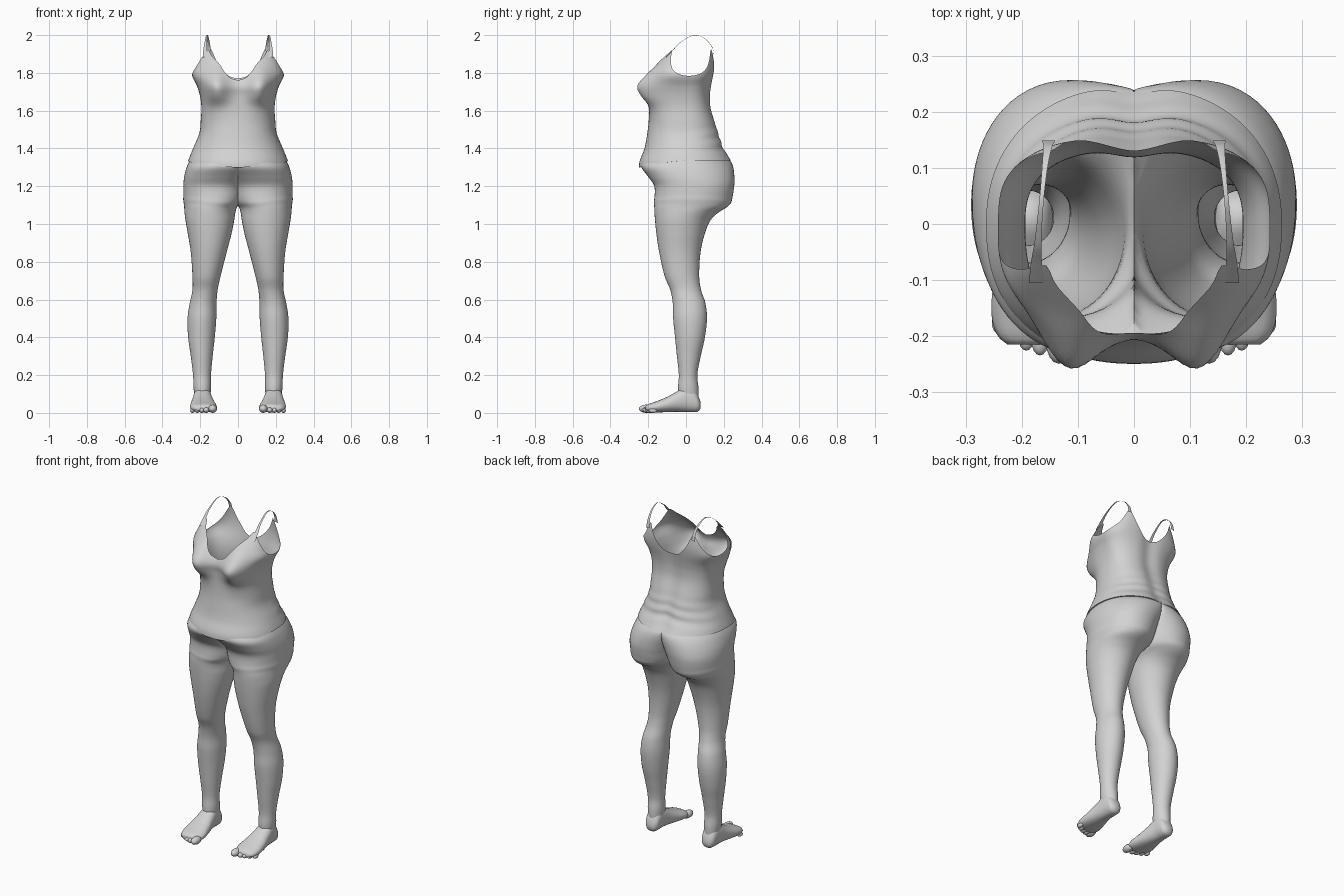
import bpy, bmesh, math
from mathutils import Vector

if "Cube" in bpy.data.objects:
    bpy.data.objects.remove(bpy.data.objects["Cube"])

grey = bpy.data.materials.new("light_grey")
grey.use_nodes = True
grey.diffuse_color = (0.65, 0.65, 0.65, 1)
grey.node_tree.nodes["Principled BSDF"].inputs["Base Color"].default_value = (0.65, 0.65, 0.65, 1)


def spline(rows, t):
    """Smooth interpolation of table rows keyed by their first column."""
    k = 0
    while k < len(rows) - 2 and t > rows[k + 1][0]:
        k += 1
    p, q = rows[k], rows[k + 1]
    o, r = rows[max(k - 1, 0)], rows[min(k + 2, len(rows) - 1)]
    h = q[0] - p[0]
    s = min(max((t - p[0]) / h, 0), 1)
    out = []
    for i in range(1, len(p)):
        m0 = (q[i] - o[i]) / (q[0] - o[0]) * h
        m1 = (r[i] - p[i]) / (r[0] - p[0]) * h
        out.append((2*s**3 - 3*s*s + 1) * p[i] + (s**3 - 2*s*s + s) * m0
                   + (3*s*s - 2*s**3) * q[i] + (s**3 - s*s) * m1)
    return out


def superellipse(phi, a, b, n):
    """Point at polar angle phi, measured from the front (-y) towards +x."""
    s, c = math.sin(phi), math.cos(phi)
    r = (abs(s / a) ** n + abs(c / b) ** n) ** (-1 / n)
    return r * s, -r * c


def loft(name, rings, closed, caps=False, mirror=True):
    """Skin a list of point rings, dropping faces lying on the mirror plane."""
    bm = bmesh.new()
    grid = [[bm.verts.new(p) for p in ring] for ring in rings]
    n = len(rings[0])
    for lo, hi in zip(grid, grid[1:]):
        for j in range(n if closed else n - 1):
            quad = (lo[j], lo[(j + 1) % n], hi[(j + 1) % n], hi[j])
            if any(v.co.x > 1e-5 for v in quad):
                bm.faces.new(quad)
    if caps:
        bm.faces.new(grid[0][::-1])
        bm.faces.new(grid[-1])
    bmesh.ops.delete(bm, geom=[v for v in bm.verts if not v.link_faces], context='VERTS')
    return finish(name, bm, mirror)


def finish(name, bm, mirror=True):
    if mirror:
        geom = bm.verts[:] + bm.edges[:] + bm.faces[:]
        bmesh.ops.mirror(bm, geom=geom, axis='X', merge_dist=0.0005)
        bmesh.ops.remove_doubles(bm, verts=bm.verts[:], dist=0.0004)
    bmesh.ops.recalc_face_normals(bm, faces=bm.faces[:])
    mesh = bpy.data.meshes.new(name)
    bm.to_mesh(mesh)
    bm.free()
    mesh.materials.append(grey)
    ob = bpy.data.objects.new(name, mesh)
    bpy.context.scene.collection.objects.link(ob)
    bpy.ops.object.select_all(action='DESELECT')
    bpy.context.view_layer.objects.active = ob
    ob.select_set(True)
    bpy.ops.object.shade_smooth_by_angle(angle=math.radians(60))
    return ob


def bell(x, width):
    return math.exp(-(x / width) ** 2)


# Tank top sections: height, half width, front, back, squareness, bust
TOP = [(1.28, .272, .25, .252, 2.2, 0), (1.33, .265, .246, .248, 2.2, 0),
       (1.40, .238, .22, .205, 2.2, 0), (1.48, .205, .205, .178, 2.3, 0),
       (1.55, .197, .197, .155, 2.4, 0), (1.62, .194, .195, .135, 2.5, .015),
       (1.68, .202, .197, .132, 2.5, .062), (1.73, .217, .203, .137, 2.6, .07),
       (1.79, .243, .178, .147, 2.9, .04), (1.84, .226, .15, .153, 3.2, .015),
       (1.92, .183, .09, .149, 4, 0)]

# Upper edge of the top: step, angle from the front, height
EDGE = [(0, 0, 1.76), (1, 15, 1.78), (2, 34, 1.845), (3, 53, 1.89), (4, 62, 1.915),
        (5, 66, 1.915), (6, 69, 1.86), (7, 74, 1.815), (8, 84, 1.79), (9, 97, 1.785),
        (10, 110, 1.80), (11, 121, 1.84), (12, 131, 1.915), (13, 135, 1.915),
        (14, 146, 1.84), (15, 161, 1.785), (16, 180, 1.77)]


def top_point(phi, z):
    a, front, back, n, bust = spline(TOP, z)
    x, y = superellipse(phi, a, front if math.cos(phi) > 0 else back, n)
    if y < 0:
        y -= bust * bell(x - .12, .065) * min(1, -y / .08)
    else:
        y -= .013 * bell(x, .05)
        # soft folds at the small of the back
        y += .003 * math.sin(z * 110 + x * 12) * bell(z - 1.43, .07)
    return max(x, 0), y, z


columns = [spline(EDGE, i / 6) for i in range(97)]
rings = []
for k in range(49):
    ring = []
    for deg, high in columns:
        phi = math.radians(deg)
        low = 1.335 - .035 * max(0, math.cos(phi)) ** 1.5
        x, y, z = top_point(phi, low + (high - low) * max(k - 1, 0) / 47)
        if k == 0:  # turned-in hem
            x, y = x * .97, y * .97
        ring.append((x, y, z))
    rings.append(ring)
loft("tank_top", rings, False)

# Shoulder straps: y, x, z, half width
STRAP = [(-.105, .173, 1.885, .014), (-.07, .174, 1.922, .010), (-.03, .171, 1.962, .006),
         (.04, .165, 2.0, .004), (.1, .159, 1.982, .005), (.137, .154, 1.94, .008),
         (.149, .152, 1.895, .012)]
path = [(i,) + row for i, row in enumerate(STRAP)]
rings = []
for i in range(37):
    y, x, z, w = spline(path, i / 6)
    rings.append([(x - w, y, z), (x, y, z), (x + w, y, z - w * .4)])
loft("shoulder_straps", rings, False)

# Hips and legs: height, inner x, outer x, front, back, squareness front and back
LEG = [(.05, .15, .225, -.035, .065, 2, 2), (.13, .143, .235, -.042, .066, 2, 2),
       (.2, .143, .238, -.038, .06, 2, 2), (.3, .134, .25, -.048, .078, 2, 2),
       (.4, .123, .264, -.058, .1, 2, 2), (.5, .115, .267, -.068, .111, 2, 2),
       (.58, .114, .256, -.07, .103, 2, 2), (.65, .108, .241, -.083, .08, 2.1, 2),
       (.72, .093, .241, -.112, .07, 2.1, 2), (.85, .06, .25, -.142, .077, 2.1, 2),
       (.95, .034, .266, -.157, .1, 2.1, 2), (1.02, .02, .278, -.164, .13, 2.1, 2),
       (1.06, .014, .283, -.167, .17, 2.1, 2), (1.09, .004, .285, -.168, .218, 2.2, 2),
       (1.12, -.025, .288, -.168, .24, 2.2, 2), (1.2, -.05, .289, -.168, .255, 2.3, 2.1),
       (1.25, -.085, .285, -.2, .256, 2.3, 2.1), (1.3, -.14, .272, -.236, .25, 2.3, 2.1),
       (1.33, -.19, .258, -.235, .238, 2.2, 2.1), (1.37, -.225, .235, -.21, .2, 2.2, 2.1)]
rings = []
for k in range(133):
    z = .05 + k * .01
    xin, xout, front, back, nf, nb = spline(LEG, z)
    cx, rx, cy, ry = (xin + xout) / 2, (xout - xin) / 2, (front + back) / 2, (back - front) / 2
    ring = []
    for j in range(72):
        phi = math.tau * j / 72
        x, y = superellipse(phi, rx, ry, nf if math.cos(phi) > 0 else nb)
        # slight roll where the shorts end on the thigh
        grow = 1 + .012 * bell(z - 1.115 - .1 * x, .012)
        ring.append((max(cx + x * grow, 0), cy + y * grow, z))
    rings.append(ring)
loft("hips_and_legs", rings, True)

# Feet: y, inner x, outer x, sole, instep height
FOOT = [(-.215, .14, .225, .012, .036), (-.2, .122, .243, .006, .046),
        (-.16, .112, .254, .003, .06), (-.1, .122, .25, .004, .085),
        (-.05, .133, .242, .006, .112), (0, .142, .236, .005, .14),
        (.04, .145, .232, .004, .13), (.065, .152, .225, .008, .09),
        (.078, .17, .207, .025, .055)]
rings = []
for k in range(31):
    y = -.215 + .293 * k / 30
    xin, xout, low, high = spline(FOOT, y)
    ring = []
    for j in range(32):
        phi = math.tau * j / 32
        x, z = superellipse(phi, (xout - xin) / 2, (high - low) / 2, 2.3)
        ring.append(((xin + xout) / 2 + x, y, (high + low) / 2 + z))
    rings.append(ring)
loft("feet", rings, True, caps=True)

# Toes, shrinking towards the outside of each foot
bm = bmesh.new()
for i in range(5):
    r = .023 if i == 0 else .0165 - .001 * i
    x = .134 if i == 0 else .143 + .0245 * i
    toe = bmesh.ops.create_uvsphere(bm, u_segments=16, v_segments=10, radius=r)["verts"]
    for v in toe:
        v.co = Vector((v.co.x + x, v.co.y * 1.7 - .21 + .0022 * i * i, v.co.z * .95 + r * .95))
finish("toes", bm)
